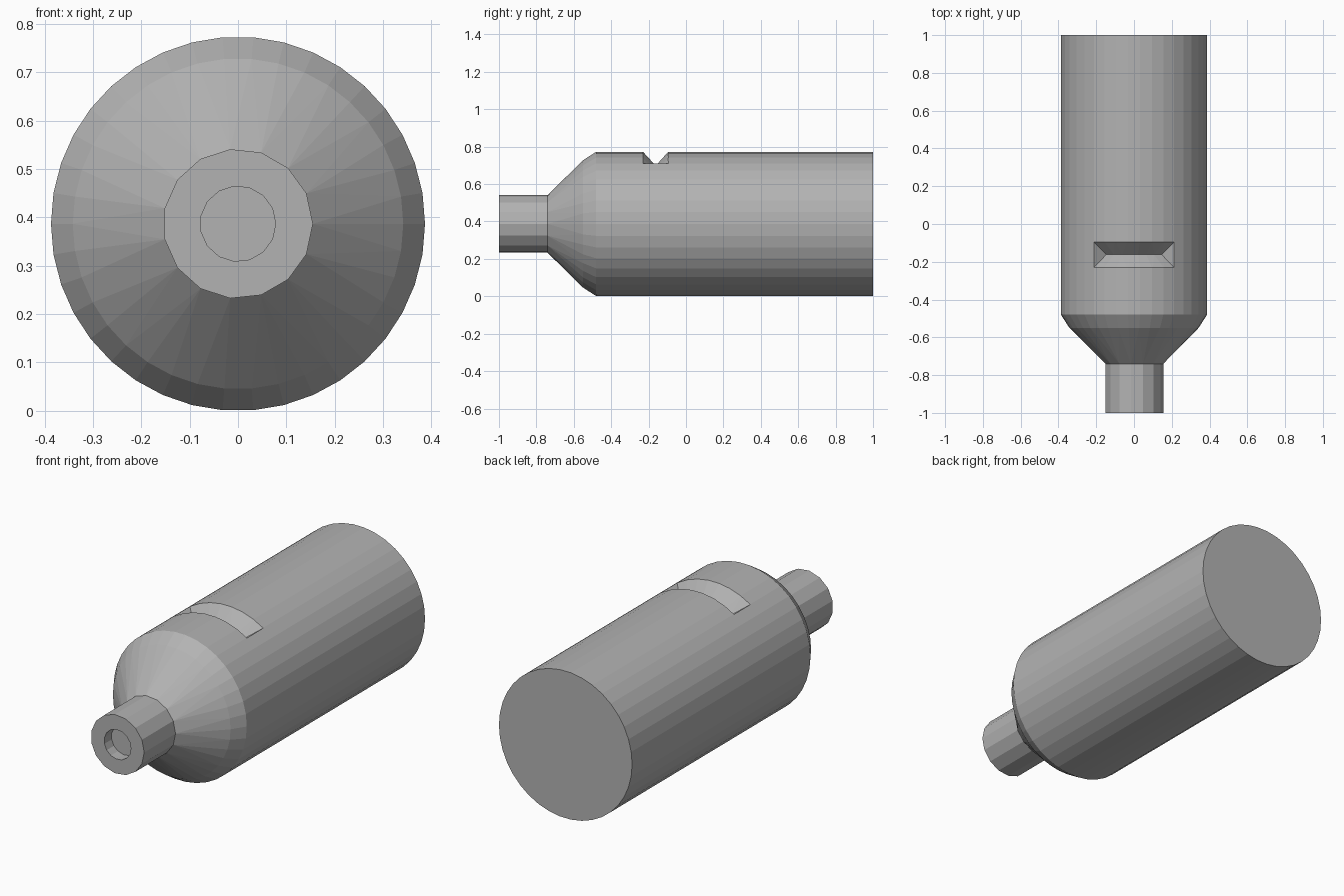
import bpy, bmesh
from math import cos, sin, pi, radians

cube = bpy.data.objects.get("Cube")
if cube:
    bpy.data.objects.remove(cube, do_unlink=True)

R = 0.387          # main radius, also the height of the axis
NECK_R = 0.155
BODY_SIDES = 38
NECK_SIDES = 15

grey = bpy.data.materials.new("plain grey")
grey.use_nodes = True
colour = (0.45, 0.45, 0.45, 1)
grey.diffuse_color = colour
grey.node_tree.nodes["Principled BSDF"].inputs["Base Color"].default_value = colour


def point(y, r, a):
    return (r * cos(a), y, R + r * sin(a))


def finish(bm, name):
    bmesh.ops.recalc_face_normals(bm, faces=bm.faces)
    mesh = bpy.data.meshes.new(name)
    bm.to_mesh(mesh)
    bm.free()
    mesh.materials.append(grey)
    obj = bpy.data.objects.new(name, mesh)
    bpy.context.collection.objects.link(obj)
    return obj


def zip_rings(bm, a, b):
    """Join two rings; unequal rings are joined by triangles in angle order."""
    n, m = len(a), len(b)
    if n == m:
        for i in range(n):
            bm.faces.new((a[i], a[(i + 1) % n], b[(i + 1) % n], b[i]))
        return
    i = j = 0
    while i < n or j < m:
        if j == m or (i < n and (i + 0.5) / n < (j + 0.5) / m):
            bm.faces.new((a[i], a[(i + 1) % n], b[j % m]))
            i += 1
        else:
            bm.faces.new((a[i % n], b[(j + 1) % m], b[j]))
            j += 1


def lathe(name, profile):
    """Closed solid from (y, radius, sides) rings along the y axis."""
    bm = bmesh.new()
    rings = [[bm.verts.new(point(y, r, 2 * pi * k / n)) for k in range(n)]
             for y, r, n in profile]
    for a, b in zip(rings, rings[1:]):
        zip_rings(bm, a, b)
    bm.faces.new(rings[0])
    bm.faces.new(rings[-1])
    return finish(bm, name)


# Mouthpiece with a shallow round hole
lathe("mouthpiece", [(-0.94, 0.078, NECK_SIDES), (-1, 0.078, NECK_SIDES),
                     (-1, NECK_R, NECK_SIDES), (-0.74, NECK_R, NECK_SIDES)])

# Body with rounded shoulder
body = lathe("body", [(-0.74, NECK_R, NECK_SIDES), (-0.55, 0.342, BODY_SIDES),
                      (-0.48, R, BODY_SIDES), (1, R, BODY_SIDES)])

# Curved V-shaped window cutter over the top, with sloping ends
bm = bmesh.new()
steps = 7
sections = []
for k in range(steps + 1):
    t = 2 * k / steps - 1
    top, low = (pi / 2 - radians(d) * t for d in (34, 28))
    sections.append([bm.verts.new(p) for p in (
        point(-0.24, 0.398, top), point(-0.162, 0.312, low),
        point(-0.085, 0.398, top))])
for a, b in zip(sections, sections[1:]):
    zip_rings(bm, a, b)
bm.faces.new(sections[0])
bm.faces.new(sections[-1])
bmesh.ops.triangulate(bm, faces=bm.faces)
cutter = finish(bm, "window_cutter")
cutter.hide_render = True

# Cut the window into the body
cut = body.modifiers.new("window", 'BOOLEAN')
cut.operation = 'DIFFERENCE'
cut.solver = 'EXACT'
cut.object = cutter
bpy.context.view_layer.objects.active = body
bpy.ops.object.modifier_apply(modifier=cut.name)
bpy.data.objects.remove(cutter, do_unlink=True)
